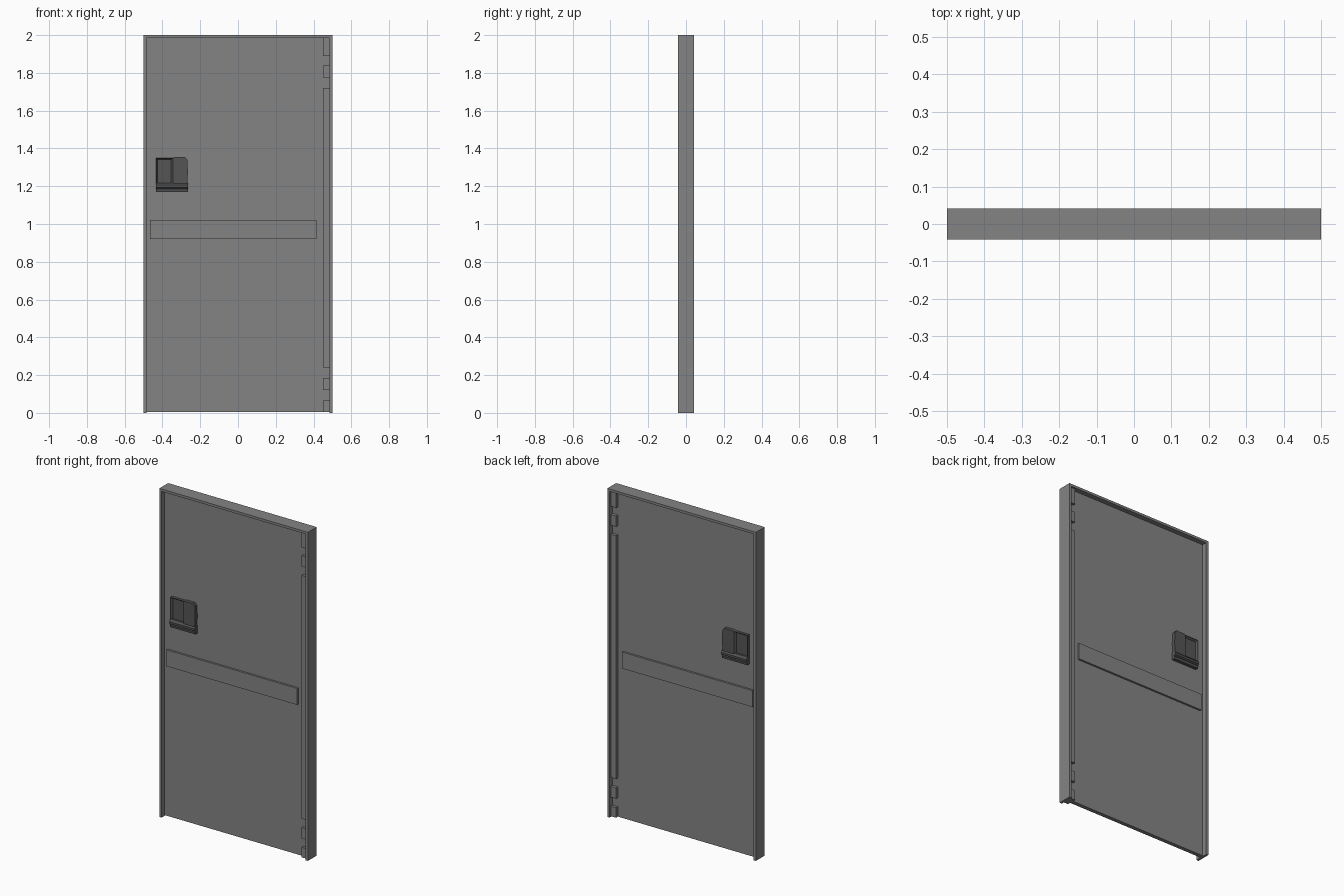
import bpy, bmesh

cube = bpy.data.objects.get("Cube")
if cube:
    bpy.data.objects.remove(cube, do_unlink=True)


def material(name, value):
    m = bpy.data.materials.new(name)
    m.use_nodes = True
    colour = (value, value, value, 1)
    m.diffuse_color = colour
    m.node_tree.nodes["Principled BSDF"].inputs["Base Color"].default_value = colour
    return m


GREY = material("door grey", 0.23)
DARK = material("handle dark grey", 0.09)


def make_object(name, bm, mat):
    bmesh.ops.recalc_face_normals(bm, faces=bm.faces)
    mesh = bpy.data.meshes.new(name)
    bm.to_mesh(mesh)
    bm.free()
    mesh.materials.append(mat)
    ob = bpy.data.objects.new(name, mesh)
    bpy.context.collection.objects.link(ob)
    return ob


def extrude(name, outline, vector, mat):
    """Solid made by sweeping a closed outline along a vector."""
    bm = bmesh.new()
    face = bm.faces.new([bm.verts.new(p) for p in outline])
    swept = bmesh.ops.extrude_face_region(bm, geom=[face])["geom"]
    verts = [v for v in swept if isinstance(v, bmesh.types.BMVert)]
    bmesh.ops.translate(bm, vec=vector, verts=verts)
    return make_object(name, bm, mat)


def box(name, x, y, z, mat):
    corners = [(x[0], y[0], z[0]), (x[1], y[0], z[0]),
               (x[1], y[0], z[1]), (x[0], y[0], z[1])]
    return extrude(name, corners, (0, y[1] - y[0], 0), mat)


DEPTH = 0.042    # half depth of the frame
PANEL = 0.012    # half thickness of the door leaf
INNER = 0.485    # inner edge of the jambs
TOP = 1.985      # underside of the lintel

# Frame: one arch-shaped outline swept through the wall depth
arch = [(-0.5, 0), (-0.5, 2), (0.5, 2), (0.5, 0),
        (INNER, 0), (INNER, TOP), (-INNER, TOP), (-INNER, 0)]
extrude("door_frame", [(x, -DEPTH, z) for x, z in arch], (0, 2 * DEPTH, 0), GREY)

# Door leaf
box("door_panel", (-INNER, INNER), (-PANEL, PANEL), (0.004, TOP), GREY)

# Hinge-side strips, with gaps between them
strips = {"top_hinge_block": (1.89, TOP), "upper_hinge_block": (1.775, 1.84),
          "hinge_strip": (0.24, 1.72), "lower_hinge_block": (0.12, 0.185),
          "bottom_hinge_block": (0.004, 0.065)}

# Fittings repeated on both faces of the door
for side, label in ((-1, "front"), (1, "back")):
    def out(d):
        return side * (PANEL + d)

    for name, z in strips.items():
        box(f"{label}_{name}", (0.45, INNER), (out(0), out(0.018)), z, GREY)

    box(f"{label}_push_plate", (-0.465, 0.415), (out(0), out(0.012)), (0.92, 1.02), GREY)

    # Lock housing with a recessed window
    body = box(f"{label}_lock_body", (-0.435, -0.345), (out(0), out(0.018)), (1.20, 1.35), DARK)
    bm = bmesh.new()
    bm.from_mesh(body.data)
    face = next(f for f in bm.faces if f.normal.y * side > 0.9)
    bmesh.ops.inset_region(bm, faces=[face], thickness=0.012, depth=0)
    bmesh.ops.translate(bm, vec=(0, -side * 0.012, 0), verts=face.verts)
    bm.to_mesh(body.data)
    bm.free()

    # Raised paddle beside the window, tapered at its outer edge
    paddle = [(-0.345, 1.20), (-0.27, 1.20), (-0.265, 1.27), (-0.268, 1.34),
              (-0.28, 1.354), (-0.335, 1.354), (-0.345, 1.35)]
    extrude(f"{label}_paddle", [(x, out(0), z) for x, z in paddle],
            (0, side * 0.021, 0), DARK)

    # Stepped grip lip along the bottom
    lip = [(0, 1.17), (0.02, 1.17), (0.022, 1.184), (0.016, 1.188),
           (0.028, 1.194), (0.028, 1.206), (0.018, 1.218), (0, 1.218)]
    extrude(f"{label}_grip_lip", [(-0.435, out(d), z) for d, z in lip],
            (0.17, 0, 0), DARK)
